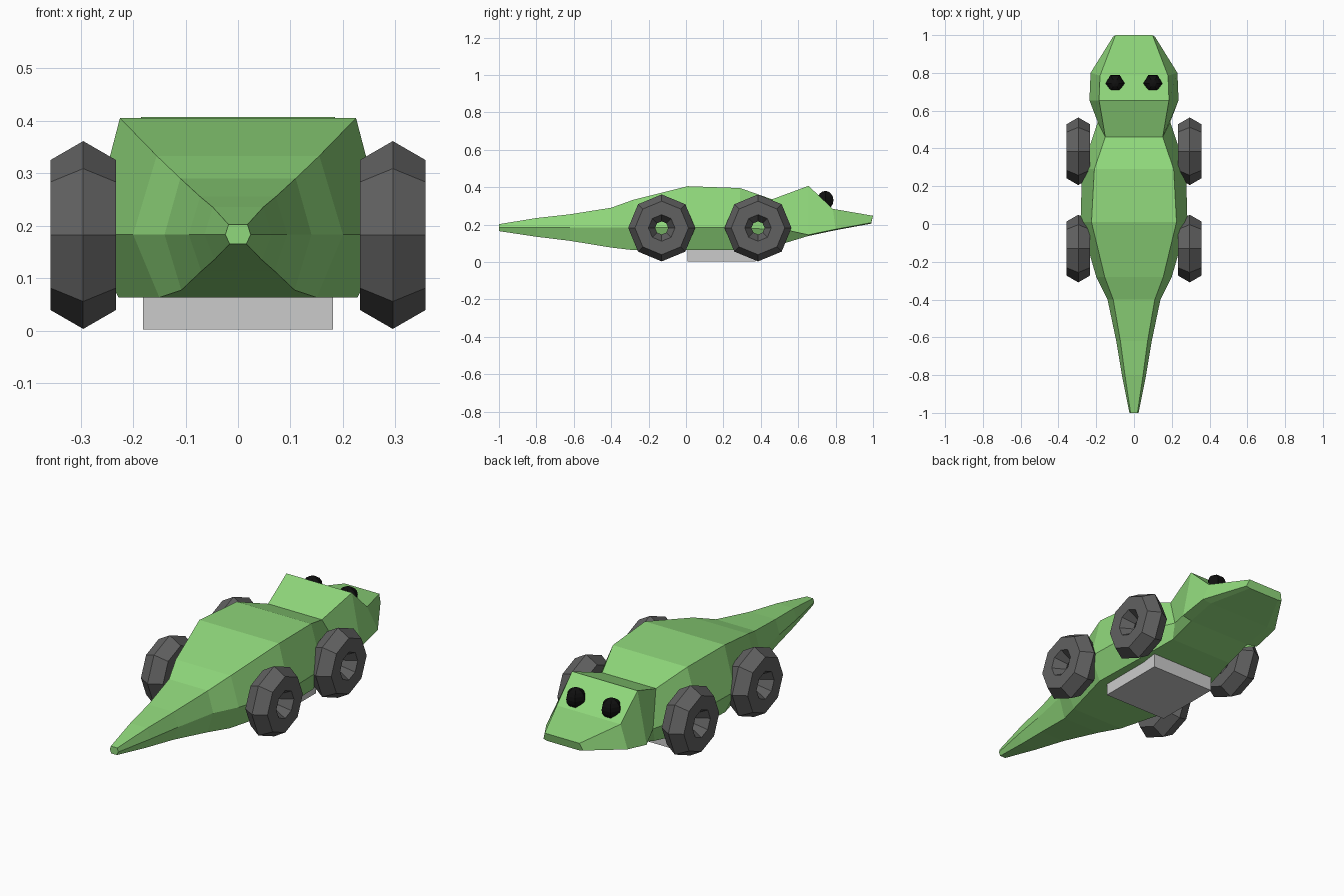
import bpy, bmesh
from math import pi

if "Cube" in bpy.data.objects:
    bpy.data.objects.remove(bpy.data.objects["Cube"])


def material(name, color):
    m = bpy.data.materials.new(name)
    m.diffuse_color = (*color, 1)
    m.use_nodes = True
    m.node_tree.nodes["Principled BSDF"].inputs["Base Color"].default_value = m.diffuse_color
    return m


green = material("green", (0.28, 0.69, 0.20))
rubber = material("rubber", (0.12, 0.12, 0.12))
black = material("black", (0.005, 0.005, 0.005))


def finish(bm, name, mat=None):
    bmesh.ops.recalc_face_normals(bm, faces=bm.faces)
    me = bpy.data.meshes.new(name)
    bm.to_mesh(me)
    bm.free()
    ob = bpy.data.objects.new(name, me)
    bpy.context.collection.objects.link(ob)
    if mat:
        me.materials.append(mat)
    return ob


# Body: six-sided sections from tail to snout.
# Each row: y, then (half width, z) of top edge, side ridge, bottom edge
sections = [
    (-1.00, (0.018, 0.202), (0.024, 0.183), (0.016, 0.165)),
    (-0.80, (0.048, 0.235), (0.064, 0.183), (0.045, 0.135)),
    (-0.62, (0.072, 0.255), (0.094, 0.183), (0.070, 0.113)),
    (-0.40, (0.110, 0.290), (0.140, 0.183), (0.108, 0.077)),
    (-0.28, (0.155, 0.333), (0.200, 0.183), (0.150, 0.063)),
    (0.01, (0.225, 0.405), (0.283, 0.183), (0.228, 0.063)),
    (0.29, (0.210, 0.395), (0.275, 0.183), (0.220, 0.063)),
    (0.46, (0.152, 0.335), (0.232, 0.183), (0.190, 0.063)),
]
rows = [[(w, s[0], z) for w, z in s[1:]] for s in sections]
# The neck section leans forward under the head
rows[-1][1] = (0.192, 0.54, 0.17)
rows[-1][2] = (0.180, 0.51, 0.095)
# Head: broad flat jaw with a narrower brow
rows += [
    [(0.185, 0.655, 0.407), (0.236, 0.655, 0.145), (0.180, 0.65, 0.138)],
    [(0.180, 0.785, 0.284), (0.230, 0.80, 0.175), (0.180, 0.80, 0.170)],
    [(0.098, 1.000, 0.247), (0.112, 0.99, 0.210), (0.090, 0.99, 0.205)],
]
bm = bmesh.new()
rings = []
for r in rows:
    pts = r + [(-x, y, z) for x, y, z in reversed(r)]
    rings.append([bm.verts.new(p) for p in pts])
for a, b in zip(rings, rings[1:]):
    for i in range(6):
        j = (i + 1) % 6
        bm.faces.new((a[i], a[j], b[j], b[i]))
bm.faces.new(rings[0])
bm.faces.new(rings[-1])
finish(bm, "body", green)

# Wheels: eight-sided tyres with hexagonal cross-section
for side, sx in (("left", -1), ("right", 1)):
    for end, y in (("rear", -0.13), ("front", 0.385)):
        bpy.ops.mesh.primitive_torus_add(
            major_segments=8, minor_segments=6, major_radius=0.107,
            minor_radius=0.072, location=(sx * 0.295, y, 0.182),
            rotation=(0, pi / 2, 0))
        ob = bpy.context.object
        ob.name = f"{end}_{side}_wheel"
        ob.data.materials.append(rubber)

    # Eyes
    bpy.ops.mesh.primitive_uv_sphere_add(
        segments=6, ring_count=8, radius=0.05,
        location=(sx * 0.1, 0.745, 0.33), rotation=(0, 0, pi / 2))
    ob = bpy.context.object
    ob.name = f"{side}_eye"
    ob.data.materials.append(black)

# Base plate under the belly
bpy.ops.mesh.primitive_cube_add(size=1, location=(0, 0.19, 0.041))
plate = bpy.context.object
plate.name = "base_plate"
plate.scale = (0.362, 0.362, 0.078)
